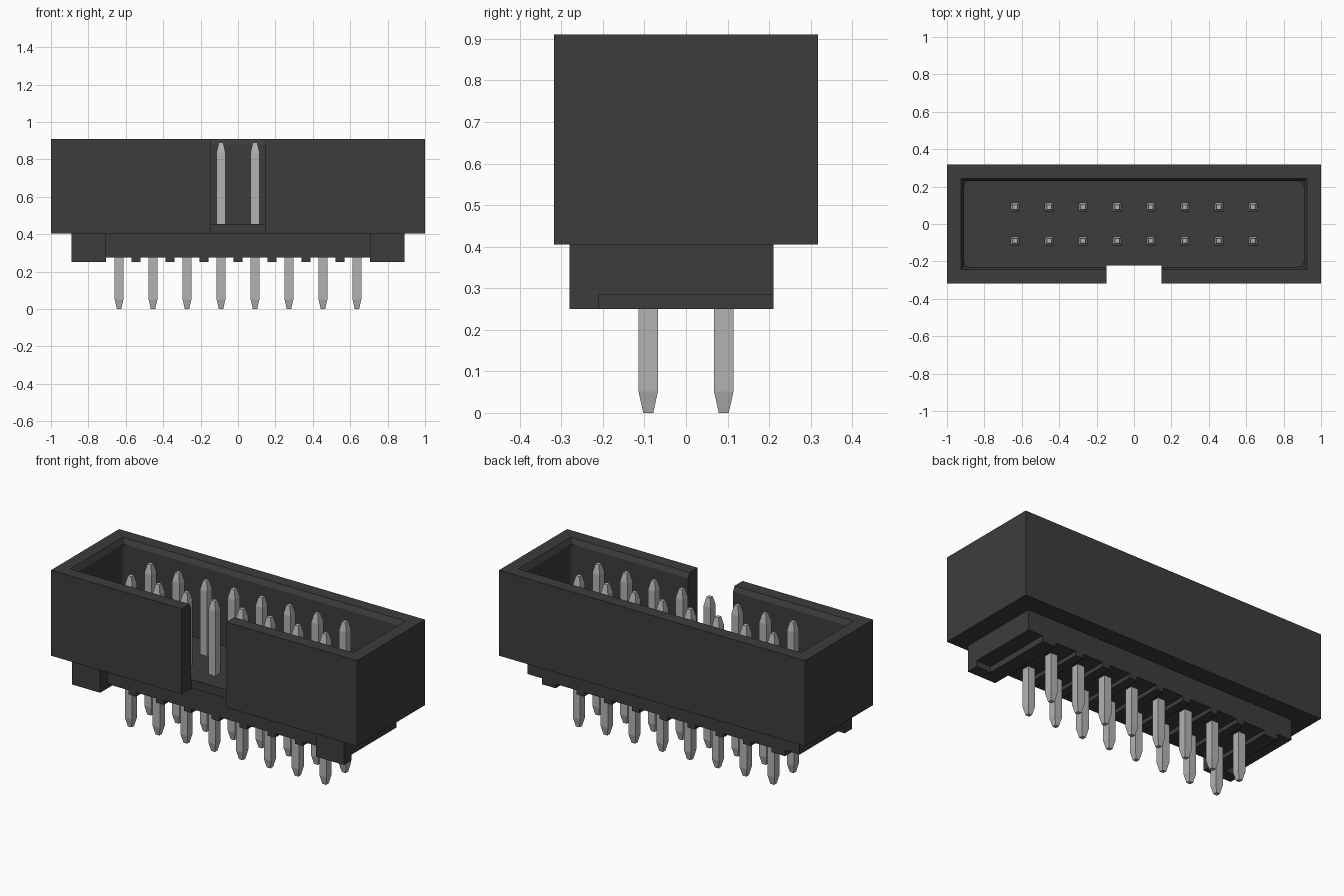
import bpy, bmesh
from mathutils import Vector

cube = bpy.data.objects.get("Cube")
if cube:
    bpy.data.objects.remove(cube, do_unlink=True)


def material(name, value, rough):
    m = bpy.data.materials.new(name)
    m.use_nodes = True
    col = (value, value, value, 1)
    m.diffuse_color = col
    bsdf = m.node_tree.nodes["Principled BSDF"]
    bsdf.inputs["Base Color"].default_value = col
    bsdf.inputs["Roughness"].default_value = rough
    return m


PLASTIC = material("black plastic", 0.046, 0.6)
METAL = material("pin grey", 0.45, 0.4)


def make(name, bm, mat):
    bmesh.ops.recalc_face_normals(bm, faces=bm.faces)
    me = bpy.data.meshes.new(name)
    bm.to_mesh(me)
    bm.free()
    me.materials.append(mat)
    ob = bpy.data.objects.new(name, me)
    bpy.context.collection.objects.link(ob)
    return ob


def add_box(bm, x0, x1, y0, y1, z0, z1):
    vs = bmesh.ops.create_cube(bm, size=1)["verts"]
    lo, hi = Vector((x0, y0, z0)), Vector((x1, y1, z1))
    for v in vs:
        v.co = Vector([l + (c + 0.5) * (h - l) for c, l, h in zip(v.co, lo, hi)])
    return vs


def box(name, *dims, mat=PLASTIC):
    bm = bmesh.new()
    add_box(bm, *dims)
    return make(name, bm, mat)


def loft(bm, cx, cy, levels):
    """Stack of rectangles (z, half x, half y), closed at both ends."""
    rings = [[bm.verts.new((cx + sx * hx, cy + sy * hy, z))
              for sx, sy in ((-1, -1), (1, -1), (1, 1), (-1, 1))]
             for z, hx, hy in levels]
    for a, b in zip(rings, rings[1:]):
        for i in range(4):
            j = (i + 1) % 4
            bm.faces.new((a[i], a[j], b[j], b[i]))
    bm.faces.new(rings[0][::-1])
    bm.faces.new(rings[-1])


def cut(target, cutter):
    cutter.hide_render = True
    mod = target.modifiers.new("cut", "BOOLEAN")
    mod.operation = "DIFFERENCE"
    mod.solver = "EXACT"
    mod.object = cutter
    bpy.context.view_layer.objects.active = target
    bpy.ops.object.modifier_apply(modifier=mod.name)
    bpy.data.objects.remove(cutter, do_unlink=True)


# Shroud: open-topped box with rounded inner corners
shroud = box("shroud", -1, 1, -0.318, 0.318, 0.405, 0.91)
bm = bmesh.new()
add_box(bm, -0.908, 0.908, -0.229, 0.229, 0.455, 1.0)
uprights = [e for e in bm.edges if abs(e.verts[0].co.z - e.verts[1].co.z) > 0.1]
bmesh.ops.bevel(bm, geom=uprights, offset=0.03, segments=4, profile=0.5, affect="EDGES")
cut(shroud, make("cavity_cutter", bm, PLASTIC))

# Chamfered lip around the opening
bm = bmesh.new()
loft(bm, 0, 0, [(0.88, 0.908, 0.229), (0.94, 0.942, 0.259)])
cut(shroud, make("lip_cutter", bm, PLASTIC))

# Key slot in the front wall
cut(shroud, box("slot_cutter", -0.147, 0.147, -0.4, -0.222, 0.3, 1.0))

# Base under the shroud
box("base", -0.705, 0.705, -0.21, 0.21, 0.275, 0.407)
for side, s in (("left", 1), ("right", -1)):
    def end_part(name, a, b, *rest):
        box(side + name, *sorted((s * a, s * b)), *rest)
    end_part("_front_foot", 0.705, 0.89, -0.28, -0.21, 0.25, 0.407)
    end_part("_inner_foot", 0.705, 0.795, -0.21, 0.21, 0.25, 0.407)
    end_part("_end_step", 0.795, 0.89, -0.21, 0.21, 0.285, 0.407)

# Cross ribs between the pin columns
PITCH = 0.1817
for i in range(-3, 4):
    box("base_rib", i * PITCH - 0.025, i * PITCH + 0.025, -0.21, 0.21, 0.25, 0.28)

# Two rows of eight square pins with tapered ends
W, T = 0.0235, 0.012
for row, y in (("front", -PITCH / 2), ("back", PITCH / 2)):
    for i in range(8):
        bm = bmesh.new()
        loft(bm, (i - 3.5) * PITCH, y,
             [(0, T, T), (0.052, W, W), (0.838, W, W), (0.89, T, T)])
        make(row + "_pin", bm, METAL)
